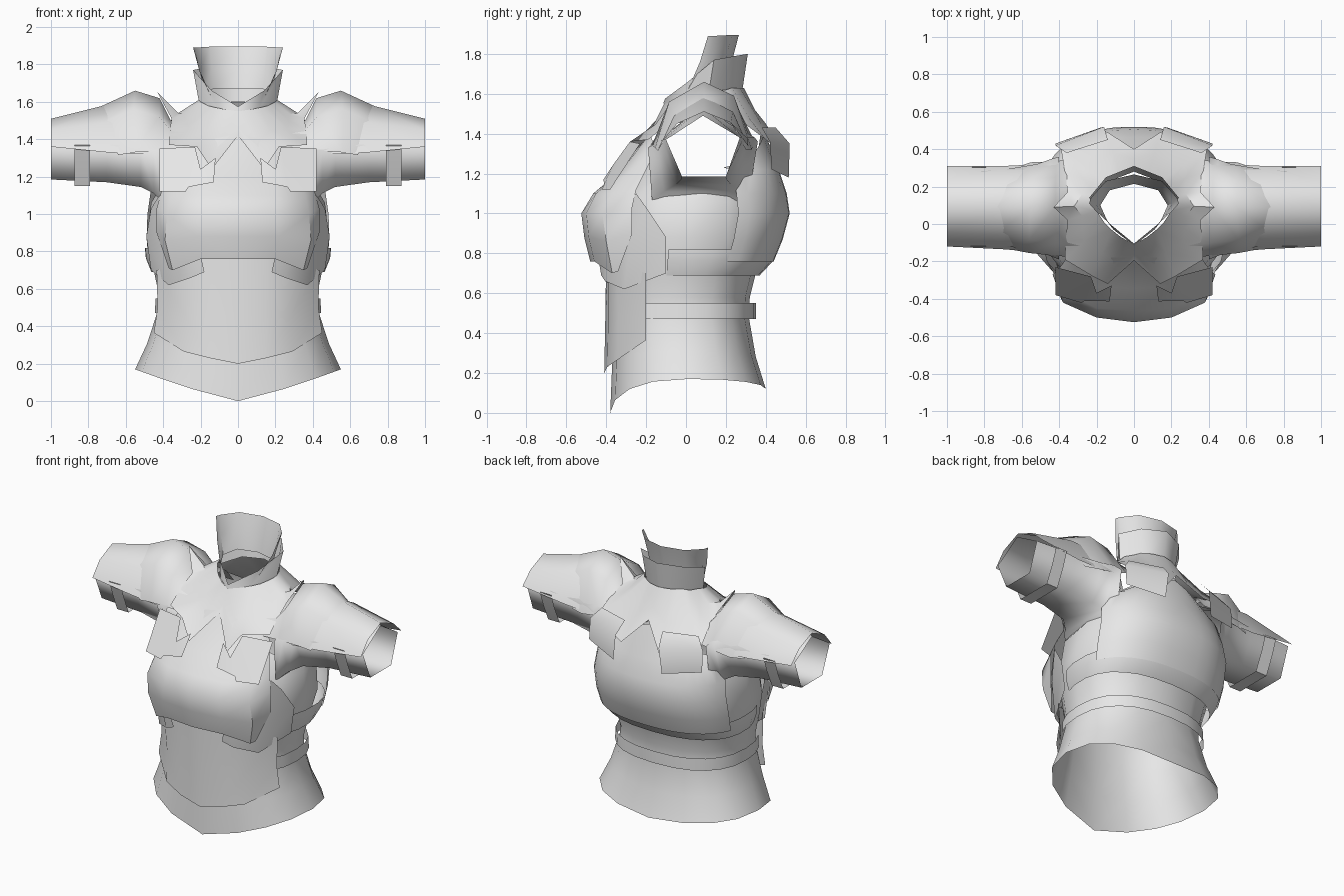
import bpy, bmesh, math

metal = bpy.data.materials.new("light_grey")
metal.diffuse_color = (0.8, 0.8, 0.8, 1)


def finish(name, bm, angle=40):
    """Turn one half of a part into a smooth mirrored object."""
    bmesh.ops.remove_doubles(bm, verts=bm.verts, dist=0.0005)
    bmesh.ops.recalc_face_normals(bm, faces=bm.faces)
    me = bpy.data.meshes.new(name)
    bm.to_mesh(me)
    bm.free()
    me.materials.append(metal)
    ob = bpy.data.objects.new(name, me)
    bpy.context.collection.objects.link(ob)
    mod = ob.modifiers.new("mirror", 'MIRROR')
    mod.merge_threshold = 0.001
    bpy.ops.object.select_all(action='DESELECT')
    ob.select_set(True)
    bpy.context.view_layer.objects.active = ob
    bpy.ops.object.shade_smooth_by_angle(angle=math.radians(angle))
    return ob


def sheet(name, rows, closed=False, angle=40):
    """Skin a grid of rows of points."""
    bm = bmesh.new()
    grid = [[bm.verts.new(p) for p in r] for r in rows]
    n = len(rows[0])
    for a, b in zip(grid, grid[1:]):
        for i in range(n if closed else n - 1):
            j = (i + 1) % n
            bm.faces.new((a[i], a[j], b[j], b[i]))
    return finish(name, bm, angle)


def plate(name, pts):
    bm = bmesh.new()
    bm.faces.new([bm.verts.new(p) for p in pts])
    bmesh.ops.triangulate(bm, faces=bm.faces)
    return finish(name, bm)


def sec(hx, yf, yb, zf, zs=None, zb=None, a0=0, a1=180, n=8, p=0.84):
    """Half body section from the front (0 degrees) to the back (180)."""
    zs = zf if zs is None else zs
    zb = zf if zb is None else zb
    out = []
    for i in range(n + 1):
        a = math.radians(a0 + (a1 - a0) * i / n)
        s, c = max(0.0, math.sin(a)), math.cos(a)
        if s < 1e-6:
            s = 0.0
        y = (yf + yb) / 2 - math.copysign(abs(c) ** p, c) * (yb - yf) / 2
        z = zs + ((zf if c > 0 else zb) - zs) * (1 - s)
        out.append((hx * s ** p, y, z))
    return out


def arches(xs, profiles):
    return [[(x, y, z) for y, z in pr] for x, pr in zip(xs, profiles)]


# Body shell with flared, pointed hem and open arm holes
sheet("body_shell", [
    sec(.55, -.38, .40, 0, .17, .12),
    sec(.485, -.37, .35, .25, .31, .28),
    sec(.43, -.36, .315, .48),
    sec(.425, -.36, .32, .58),
    sec(.455, -.37, .355, .72),
    sec(.485, -.38, .42, .88),
    sec(.465, -.36, .43, 1.06),
    sec(.43, -.18, .38, 1.40, 1.12, 1.44)])

# Belly plate
sheet("belly_plate", [
    [(0, -.41, .20), (.15, -.395, .23), (.29, -.345, .265), (.45, -.20, .365)],
    [(0, -.405, .45), (.15, -.39, .46), (.29, -.34, .47), (.43, -.20, .50)],
    [(0, -.40, .78), (.15, -.39, .78), (.31, -.345, .74), (.435, -.20, .70)]])

# Belt round the waist and back
sheet("belt", [sec(.445, -.37, .35, .47, a0=60), sec(.44, -.37, .35, .55, a0=60)])

# Breastplate
sheet("breastplate", [
    [(0, -.48, .76), (.2, -.46, .76), (.35, -.37, .70), (.37, -.34, .71)],
    [(0, -.51, .88), (.22, -.488, .88), (.39, -.40, .86), (.435, -.27, .90)],
    [(0, -.525, 1.0), (.2, -.50, 1.0), (.38, -.42, 1.0), (.435, -.27, 1.03)],
    [(0, -.465, 1.10), (.2, -.45, 1.10), (.36, -.37, 1.10), (.41, -.25, 1.12)],
    [(0, -.345, 1.20), (.2, -.335, 1.20), (.34, -.29, 1.20), (.38, -.21, 1.20)],
    [(0, -.18, 1.43), (.14, -.18, 1.40), (.28, -.17, 1.37), (.34, -.15, 1.32)]])

# Rib plates under the breastplate
sheet("rib_plate", [
    [(.18, -.425, .69), (.25, -.405, .66), (.37, -.31, .62), (.465, -.10, .70)],
    [(.2, -.44, .78), (.3, -.40, .80), (.42, -.28, .85), (.49, -.10, .88)],
    [(.2, -.45, .90), (.32, -.41, .95), (.42, -.25, 1.10), (.465, -.20, 1.03)]])

# Lower back band and back plate
sheet("back_band", [
    sec(.465, -.28, .37, .69, a0=68),
    sec(.495, -.30, .44, .765, a0=68),
    sec(.50, -.30, .46, .82, a0=68)])
sheet("back_plate", [
    sec(.50, -.30, .44, .76, a0=108),
    sec(.51, -.30, .485, .87, a0=108),
    sec(.505, -.30, .52, 1.0, a0=108),
    sec(.49, -.30, .505, 1.1, a0=108),
    sec(.47, -.28, .465, 1.22, a0=108),
    sec(.42, -.26, .39, 1.42, 1.22, 1.42, a0=108)])

# Sleeves, open at both ends, widening into the body
sheet("sleeve", arches((1, .7, .52, .45, .40), [
    [(.085, 1.49), (-.10, 1.37), (-.02, 1.185), (.20, 1.185), (.27, 1.38)],
    [(.085, 1.53), (-.115, 1.37), (-.025, 1.17), (.205, 1.17), (.29, 1.38)],
    [(.085, 1.54), (-.145, 1.36), (-.05, 1.145), (.225, 1.145), (.32, 1.38)],
    [(.085, 1.54), (-.17, 1.34), (-.11, 1.11), (.26, 1.11), (.345, 1.38)],
    [(.085, 1.50), (-.19, 1.33), (-.17, 1.06), (.31, 1.06), (.36, 1.36)]]),
    closed=True, angle=100)

# Upper arm guards
sheet("arm_guard", arches((1, .70, .50), [
    [(-.12, 1.36), (-.045, 1.45), (.09, 1.51), (.225, 1.455), (.31, 1.375)],
    [(-.135, 1.33), (-.06, 1.49), (.09, 1.585), (.235, 1.51), (.31, 1.34)],
    [(-.15, 1.32), (-.07, 1.48), (.09, 1.58), (.24, 1.50), (.32, 1.33)]]),
    angle=60)

# Arm straps
strap = [(-.12, 1.37), (-.085, 1.27), (-.035, 1.15), (.215, 1.15), (.27, 1.27),
         (.305, 1.37)]
sheet("arm_strap", arches((.79, .875), [strap, strap]))

# Rounded shoulder guards, reaching in under the yoke
sheet("shoulder_guard", [
    [(.64, -.14, 1.315), (.72, -.04, 1.49), (.735, .09, 1.575), (.72, .20, 1.50),
     (.64, .30, 1.32)],
    [(.56, -.155, 1.33), (.56, -.085, 1.56), (.55, .09, 1.66), (.55, .24, 1.59),
     (.55, .33, 1.32)],
    [(.42, -.17, 1.34), (.42, -.10, 1.52), (.42, .09, 1.62), (.42, .25, 1.55),
     (.42, .335, 1.34)],
    [(.35, -.175, 1.34), (.355, -.11, 1.44), (.36, .09, 1.50), (.355, .26, 1.47),
     (.35, .345, 1.36)],
    [(.27, -.18, 1.34), (.27, -.12, 1.43), (.28, .09, 1.49), (.27, .26, 1.46),
     (.27, .345, 1.36)]], angle=60)

# Yoke between neck and shoulders: notched front and back, raised shoulder spikes
neck = [(0, -.11, 1.55), (.07, -.07, 1.56), (.12, -.03, 1.57), (.16, .01, 1.58),
        (.18, .04, 1.59), (.20, .07, 1.60), (.21, .11, 1.61), (.20, .15, 1.62),
        (.17, .20, 1.62), (.14, .23, 1.63), (.08, .27, 1.63), (0, .29, 1.63)]
rim = [(0, -.195, 1.42), (.14, -.32, 1.24), (.22, -.28, 1.36), (.37, -.19, 1.37),
       (.365, -.09, 1.45), (.355, .02, 1.51), (.43, .09, 1.65), (.355, .17, 1.51),
       (.37, .28, 1.46), (.39, .40, 1.37), (.14, .49, 1.30), (0, .40, 1.45)]
middle = [tuple(a * .5 + b * .5 - (0, 0, .02)[k] for k, (a, b) in enumerate(zip(p, q)))
          for p, q in zip(neck, rim)]
middle[6] = (.32, .095, 1.54)
sheet("yoke", [neck, middle, rim], angle=50)

# Neck collars: lower ring with a front point, and tall back half
sheet("lower_collar", [
    [(0, -.115, 1.55), (.11, -.03, 1.56), (.205, .11, 1.58), (.13, .23, 1.60),
     (0, .28, 1.60)],
    [(0, -.105, 1.575), (.14, .01, 1.66), (.24, .14, 1.77), (.15, .25, 1.79),
     (0, .31, 1.80)]])
sheet("tall_collar", [
    [(.14, .01, 1.62), (.18, .10, 1.65), (.13, .18, 1.67), (0, .215, 1.67)],
    [(.205, .07, 1.76), (.205, .11, 1.77), (.14, .20, 1.78), (0, .235, 1.78)],
    [(.24, .11, 1.89), (.23, .14, 1.89), (.15, .23, 1.895), (0, .265, 1.895)]])

# Chest flaps and back flaps
flap = [(.42, 1.35), (.42, 1.12), (.28, 1.12), (.265, 1.145), (.13, 1.17),
        (.12, 1.30), (.20, 1.24), (.23, 1.36)]
plate("chest_flap", [(x, -.29 - .65 * (1.36 - z) + .3 * max(0, x - .2), z)
                     for x, z in flap])
sheet("back_flap", [
    [(.14, .45, 1.43), (.36, .38, 1.43)],
    [(.16, .52, 1.35), (.42, .42, 1.36)],
    [(.18, .515, 1.18), (.42, .43, 1.22)]])
